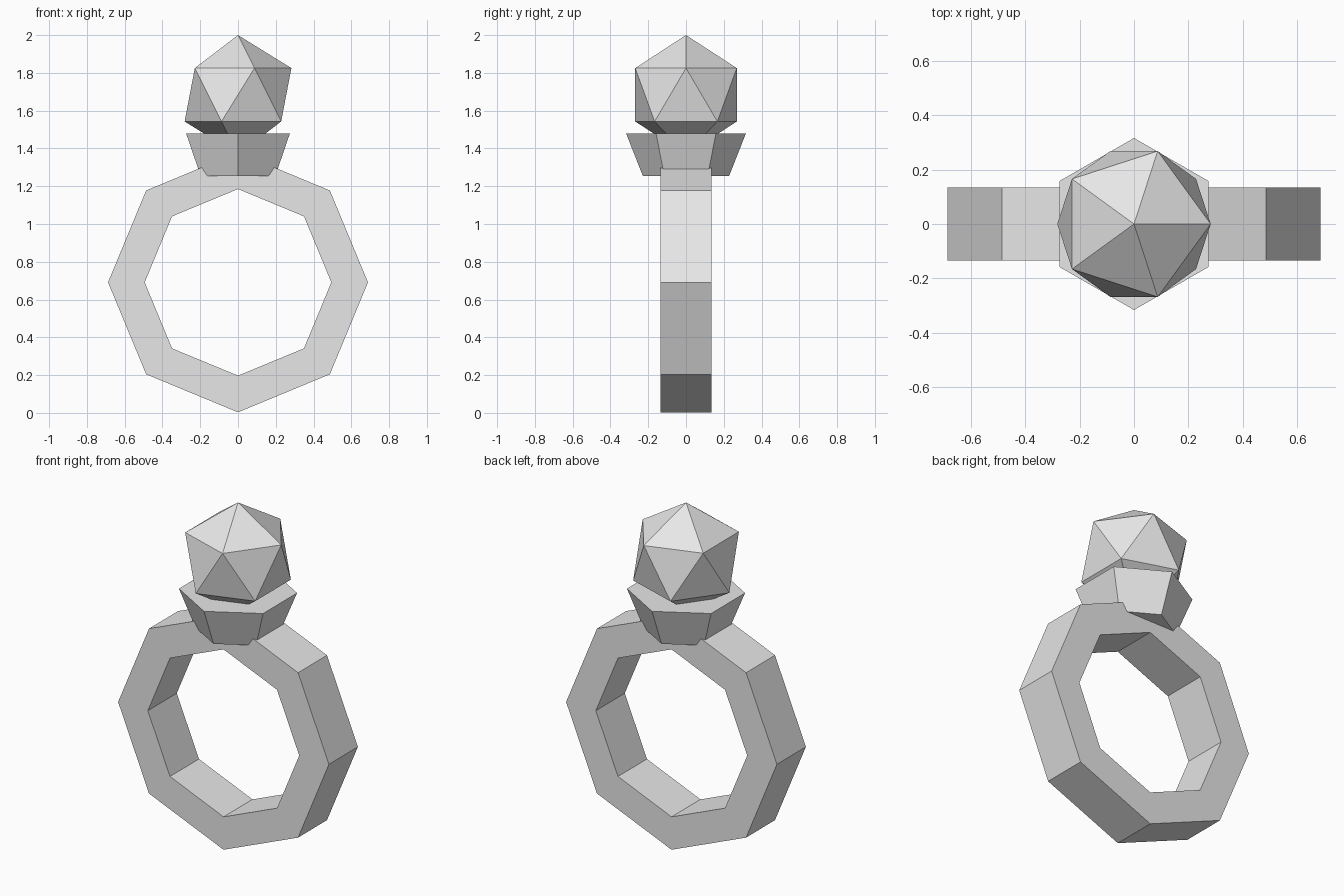
import bpy, bmesh
from math import tau
from mathutils import Matrix, Vector

default = bpy.data.objects.get("Cube")
if default:
    bpy.data.objects.remove(default, do_unlink=True)

# One plain grey for the whole piece
grey = bpy.data.materials.new("light_grey")
grey.use_nodes = True
grey.diffuse_color = (0.8, 0.8, 0.8, 1)
grey.node_tree.nodes["Principled BSDF"].inputs["Base Color"].default_value = (0.8, 0.8, 0.8, 1)


def finish(name, bm, z):
    """Turn a bmesh into a flat-shaded object at the given height."""
    bmesh.ops.recalc_face_normals(bm, faces=bm.faces)
    mesh = bpy.data.meshes.new(name)
    bm.to_mesh(mesh)
    bm.free()
    mesh.materials.append(grey)
    obj = bpy.data.objects.new(name, mesh)
    obj.location.z = z
    bpy.context.collection.objects.link(obj)
    return obj


# Band: rectangular section spun in eight steps about the y axis
OUTER, INNER, HALF_WIDTH = 0.688, 0.494, 0.135
bm = bmesh.new()
section = [bm.verts.new((r, y, 0)) for r, y in (
    (INNER, -HALF_WIDTH), (OUTER, -HALF_WIDTH), (OUTER, HALF_WIDTH), (INNER, HALF_WIDTH))]
edges = [bm.edges.new((section[i - 1], section[i])) for i in range(4)]
bmesh.ops.spin(bm, geom=section + edges, cent=(0, 0, 0), axis=(0, 1, 0),
               angle=tau, steps=8)
bmesh.ops.remove_doubles(bm, verts=bm.verts, dist=0.001)
finish("ring_band", bm, 0.691)

# Setting: six-sided cup flaring upward, corners on the y axis
bm = bmesh.new()
rings = []
for radius, z in ((0.228, 0), (0.317, 0.226)):
    corner = Vector((0, radius, z))
    rings.append([bm.verts.new(Matrix.Rotation(tau * i / 6, 3, 'Z') @ corner)
                  for i in range(6)])
low, high = rings
bm.faces.new(low)
bm.faces.new(high)
for i in range(6):
    bm.faces.new((low[i - 1], low[i], high[i], high[i - 1]))
finish("gem_setting", bm, 1.253)

# Gem: twenty-sided stone sunk into the setting
bm = bmesh.new()
bmesh.ops.create_icosphere(bm, subdivisions=1, radius=0.316)
finish("gemstone", bm, 1.684)
